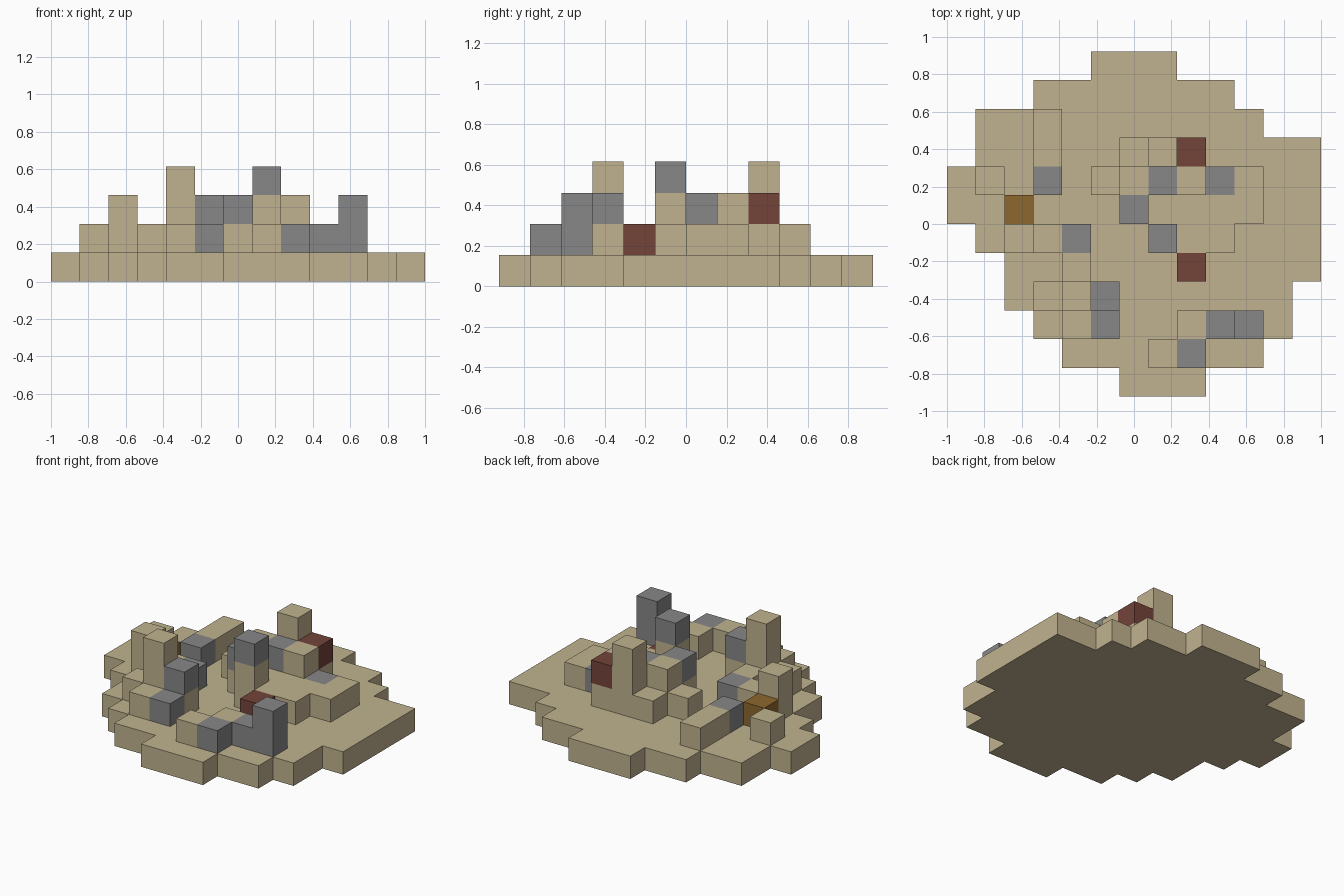
import bpy
import bmesh
from mathutils import Vector

if "Cube" in bpy.data.objects:
    bpy.data.objects.remove(bpy.data.objects["Cube"], do_unlink=True)

UNIT = 2 / 13
COLOURS = {
    "sand": (0.53, 0.45, 0.275),
    "stone": (0.245, 0.245, 0.245),
    "brick": (0.174, 0.057, 0.042),
    "timber": (0.27, 0.136, 0.028),
}
SIDES = [Vector(d) for d in ((1, 0, 0), (-1, 0, 0), (0, 1, 0),
                             (0, -1, 0), (0, 0, 1), (0, 0, -1))]


def make_material(name, colour):
    material = bpy.data.materials.new(name)
    material.use_nodes = True
    material.diffuse_color = (*colour, 1)
    material.node_tree.nodes["Principled BSDF"].inputs["Base Color"].default_value = (*colour, 1)
    return material


materials = {name: make_material(name, colour) for name, colour in COLOURS.items()}
names = list(COLOURS)
cells = {}   # grid position -> (part name, colour name)


def block(part, colour, column, row, level=1, wide=1, deep=1, high=1):
    """Fill a box of grid cells; later blocks replace earlier ones."""
    for x in range(column, column + wide):
        for y in range(row, row + deep):
            for z in range(level, level + high):
                cells[x, y, z] = (part, colour)


# Stepped round ground slab: first and last column of each row, front to back
spans = [(6, 8), (4, 10), (3, 11), (2, 11), (2, 12), (1, 12),
         (0, 12), (0, 12), (1, 12), (1, 10), (3, 9), (5, 7)]
for row, (first, last) in enumerate(spans):
    block("ground_slab", "sand", first, row, level=0, wide=last - first + 1)

# Central platform with its raised blocks
part = "central_platform"
block(part, "sand", 7, 5, wide=3)
block(part, "sand", 6, 6, wide=5)
block(part, "sand", 5, 7, wide=6)
block(part, "sand", 6, 8, wide=3)
block(part, "stone", 9, 7)

part = "central_walls"
block(part, "sand", 6, 7, level=2)
block(part, "stone", 7, 7, level=2)
block(part, "sand", 8, 7, level=2)
block(part, "stone", 6, 6, level=2)
block(part, "brick", 8, 8, level=2)

# Two tall posts on the platform
block("front_post", "sand", 7, 5, level=2)
block("front_post", "stone", 7, 5, level=3)
block("back_post", "sand", 7, 8, level=2, high=2)

# Ruin at the front right corner
part = "front_right_ruin"
block(part, "sand", 3, 3)
block(part, "sand", 4, 2)
block(part, "sand", 4, 3, high=3)
block(part, "sand", 4, 4)
block(part, "stone", 5, 2)
block(part, "sand", 5, 3)
block(part, "stone", 5, 3, level=2)

# Ruin at the right side
part = "right_ruin"
block(part, "stone", 4, 5)
block(part, "sand", 3, 5)
block(part, "sand", 2, 5, high=2)
block(part, "timber", 2, 6)
block(part, "sand", 1, 7)

# Low wall at the back right
block("back_right_wall", "stone", 3, 7)
block("back_right_wall", "sand", 3, 8, deep=2)

# Ruin at the front left
part = "front_left_ruin"
block(part, "sand", 7, 1)
block(part, "stone", 8, 1)
block(part, "sand", 8, 2)
block(part, "stone", 9, 2)
block(part, "stone", 10, 2, high=2)

# Loose block on the ground
block("loose_brick", "brick", 8, 4)


def add_cell_faces(bm, cell, colour):
    """Add a square for each side of the cell that has no neighbour."""
    for normal in SIDES:
        neighbour = tuple(int(a + b) for a, b in zip(cell, normal))
        if neighbour in cells:
            continue
        across = Vector((normal.y, normal.z, normal.x))
        up = normal.cross(across)
        centre = Vector(cell) + Vector((-6, -5.5, 0.5)) + normal / 2
        ring = (-across - up, across - up, across + up, -across + up)
        face = bm.faces.new([bm.verts.new((centre + p / 2) * UNIT) for p in ring])
        face.material_index = names.index(colour)


# Turn each named part into one object with clean merged faces
for part in dict.fromkeys(owner for owner, _ in cells.values()):
    bm = bmesh.new()
    for cell, (owner, colour) in cells.items():
        if owner == part:
            add_cell_faces(bm, cell, colour)
    bmesh.ops.remove_doubles(bm, verts=bm.verts, dist=UNIT / 100)
    bmesh.ops.dissolve_limit(bm, angle_limit=0.01, verts=bm.verts,
                             edges=bm.edges, delimit={"MATERIAL"})
    mesh = bpy.data.meshes.new(part)
    bm.to_mesh(mesh)
    bm.free()
    for material in materials.values():
        mesh.materials.append(material)
    bpy.context.collection.objects.link(bpy.data.objects.new(part, mesh))
